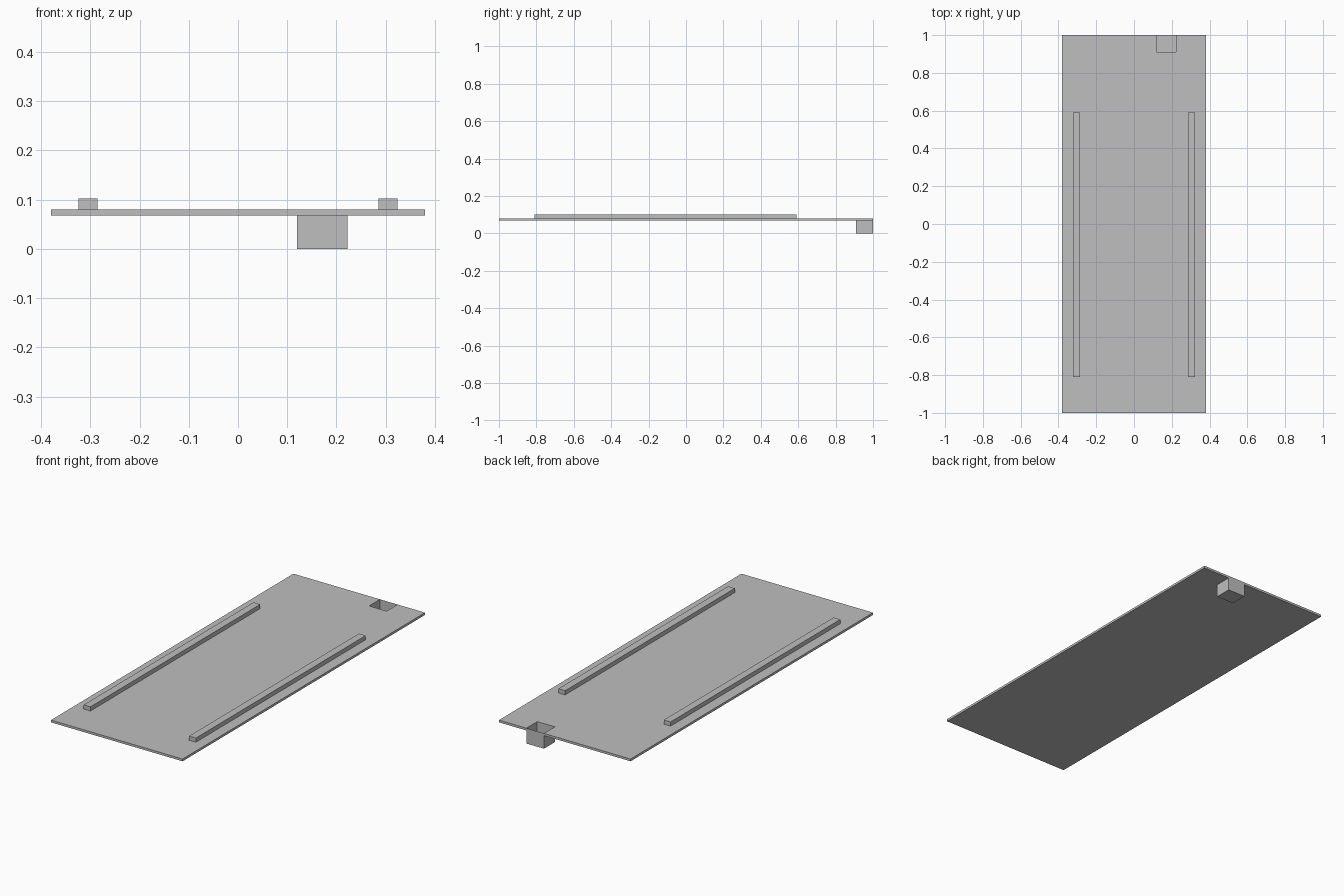
import bpy
import bmesh

cube = bpy.data.objects.get("Cube")
if cube:
    bpy.data.objects.remove(cube, do_unlink=True)

grey = bpy.data.materials.new("plain_grey")
COLOUR = (0.52, 0.52, 0.52, 1)
grey.diffuse_color = COLOUR
grey.use_nodes = True
grey.node_tree.nodes["Principled BSDF"].inputs["Base Color"].default_value = COLOUR

HALF_WIDTH = 0.38
BOTTOM, TOP = 0.068, 0.08
X0, X1, Y0, Y1 = 0.12, 0.222, 0.91, 1.0   # pocket footprint


def prism(name, outline, z0, z1, drop=None):
    """Extrude an outline upward, leaving out the faces that drop() picks."""
    bm = bmesh.new()
    base = bm.faces.new([bm.verts.new((x, y, z0)) for x, y in outline])
    ring = bmesh.ops.extrude_face_region(bm, geom=[base], use_keep_orig=True)["geom"]
    for v in ring:
        if isinstance(v, bmesh.types.BMVert):
            v.co.z = z1
    bmesh.ops.recalc_face_normals(bm, faces=bm.faces)
    if drop:
        unwanted = [f for f in bm.faces if drop(f)]
        bmesh.ops.delete(bm, geom=unwanted, context='FACES')
    mesh = bpy.data.meshes.new(name)
    bm.to_mesh(mesh)
    bm.free()
    mesh.materials.append(grey)
    obj = bpy.data.objects.new(name, mesh)
    bpy.context.collection.objects.link(obj)
    return obj


def rect(x0, x1, y0, y1):
    return [(x0, y0), (x1, y0), (x1, y1), (x0, y1)]


def pocket_side(face):
    c = face.calc_center_median()
    upright = abs(face.normal.z) < 0.5
    return upright and X0 - 0.01 < c.x < X1 + 0.01 and c.y > Y0 - 0.01


# Thin panel, notched at the back where the pocket opens
prism("panel", [(-HALF_WIDTH, -1), (HALF_WIDTH, -1), (HALF_WIDTH, 1), (X1, Y1),
                (X1, Y0), (X0, Y0), (X0, Y1), (-HALF_WIDTH, 1)],
      BOTTOM, TOP, pocket_side)

# Open-topped pocket hanging below the panel
prism("pocket", rect(X0, X1, Y0, Y1), 0, TOP, lambda f: f.normal.z > 0.5)

# Two long rails on the upper face
for side, name in ((1, "left_rail"), (-1, "right_rail")):
    xa, xb = sorted((side * 0.285, side * 0.324))
    prism(name, rect(xa, xb, -0.81, 0.59), TOP, 0.102)
